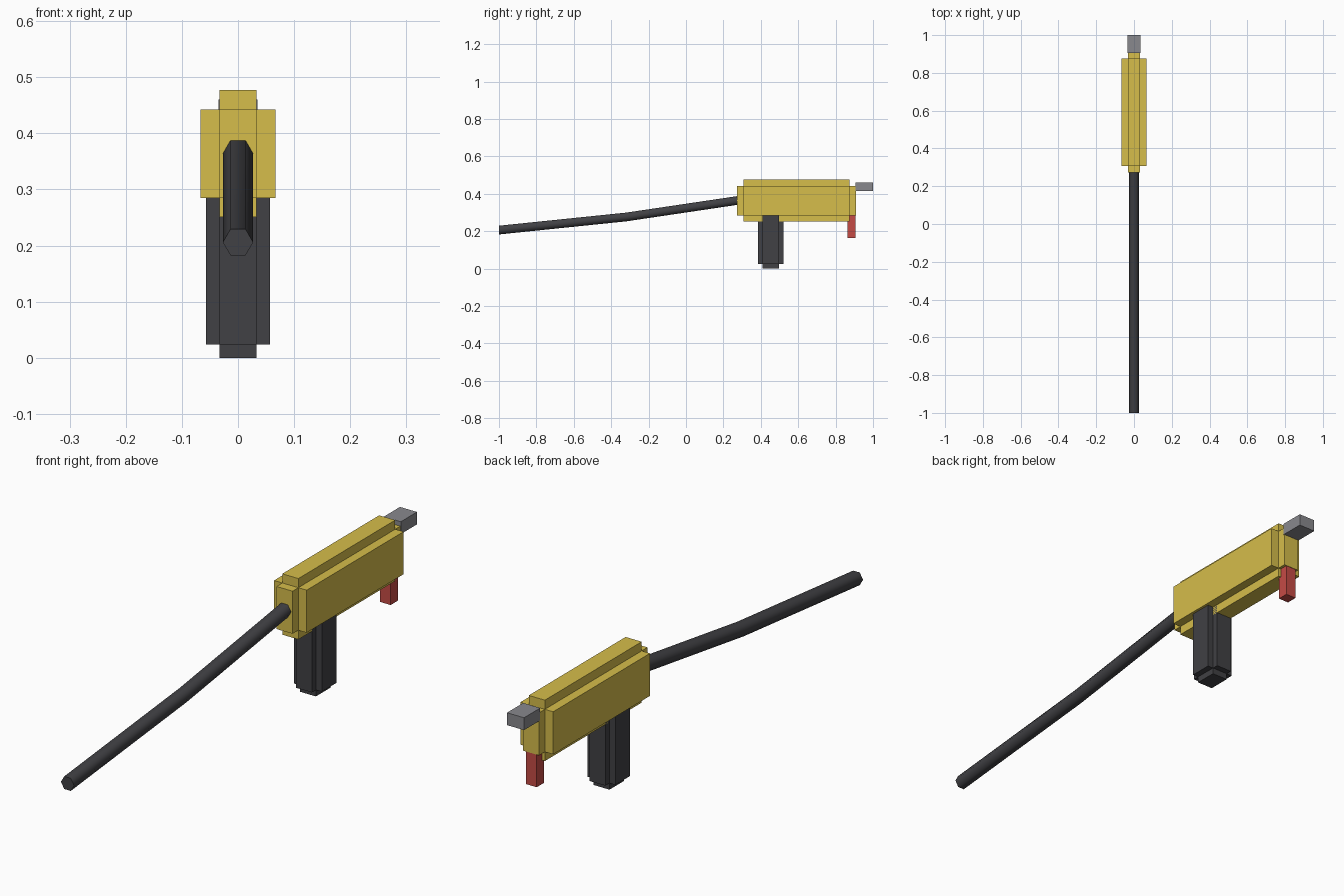
import bpy, bmesh, math
from mathutils import Matrix, Vector

if "Cube" in bpy.data.objects:
    bpy.data.objects.remove(bpy.data.objects["Cube"])


def material(name, rgb):
    m = bpy.data.materials.new(name)
    m.diffuse_color = (*rgb, 1)
    m.use_nodes = True
    m.node_tree.nodes["Principled BSDF"].inputs["Base Color"].default_value = m.diffuse_color
    return m


YELLOW = material("yellow", (0.67, 0.51, 0.07))
DARK = material("dark", (0.052, 0.052, 0.058))
RED = material("red", (0.56, 0.07, 0.06))
STEEL = material("steel", (0.25, 0.25, 0.27))


def finish(name, bm, mat):
    bmesh.ops.recalc_face_normals(bm, faces=bm.faces)
    me = bpy.data.meshes.new(name)
    bm.to_mesh(me)
    bm.free()
    me.materials.append(mat)
    ob = bpy.data.objects.new(name, me)
    bpy.context.collection.objects.link(ob)
    return ob


def add_box(bm, lo, hi):
    lo, hi = Vector(lo), Vector(hi)
    bmesh.ops.create_cube(bm, size=1, matrix=Matrix.Translation((lo + hi) / 2)
                          @ Matrix.Diagonal((*(hi - lo), 1)))


def box(name, lo, hi, mat):
    bm = bmesh.new()
    add_box(bm, lo, hi)
    return finish(name, bm, mat)


def stepped_box(name, lo, hi, step, mat):
    # three crossing boxes, each full length on one or two axes, so edges are notched
    bm = bmesh.new()
    for axis in range(3):
        inset = Vector((step,) * 3)
        inset[axis] = 0
        add_box(bm, Vector(lo) + inset, Vector(hi) - inset)
    return finish(name, bm, mat)


# Main body and grip
stepped_box("body", (-0.067, 0.273, 0.251), (0.067, 0.909, 0.477), 0.034, YELLOW)
stepped_box("handle", (-0.057, 0.386, 0), (0.057, 0.520, 0.310), 0.024, DARK)

# Tip and trigger at the far end
box("tip", (-0.035, 0.905, 0.414), (0.035, 1.0, 0.460), STEEL)
box("trigger", (-0.022, 0.864, 0.163), (0.022, 0.907, 0.300), RED)

# Six-sided cord following a bent path
bm = bmesh.new()
rings = []
for y, z in ((-1.0, 0.206), (-0.32, 0.276), (0.30, 0.368)):
    rings.append([bm.verts.new((0.027 * math.cos(a), y, z + 0.027 * math.sin(a)))
                  for a in (i * math.pi / 3 for i in range(6))])
for a, b in zip(rings, rings[1:]):
    for i in range(6):
        j = (i + 1) % 6
        bm.faces.new((a[i], a[j], b[j], b[i]))
bm.faces.new(rings[0])
bm.faces.new(rings[-1])
cord = finish("cord", bm, DARK)
bpy.context.view_layer.objects.active = cord
cord.select_set(True)
bpy.ops.object.shade_smooth_by_angle(angle=math.radians(65))
